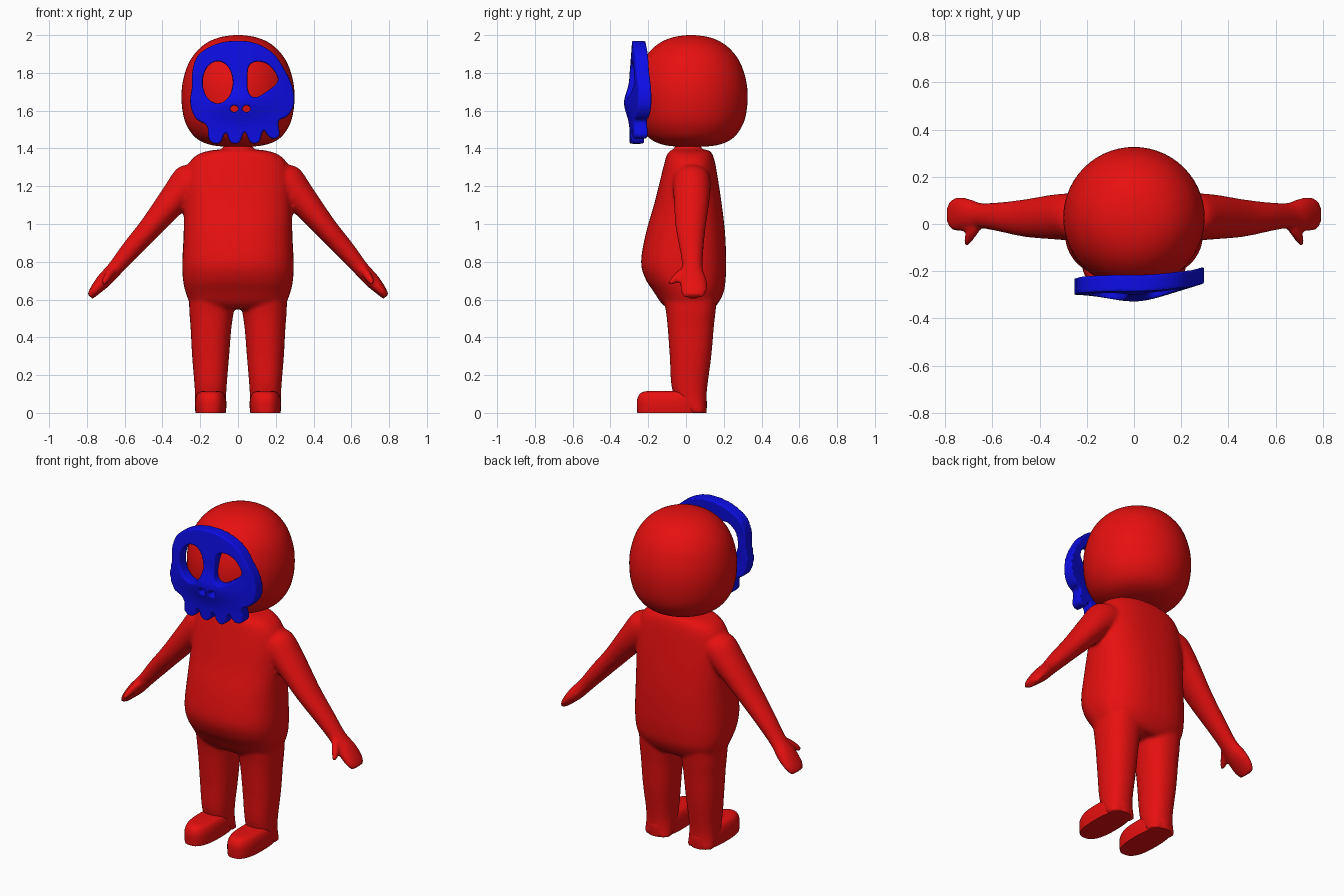
import bpy, bmesh, math
from mathutils import Vector

old = bpy.data.objects.get("Cube")
if old:
    bpy.data.objects.remove(old, do_unlink=True)

X, Y = Vector((1, 0, 0)), Vector((0, 1, 0))


def material(name, colour):
    mat = bpy.data.materials.new(name)
    mat.use_nodes = True
    mat.diffuse_color = colour
    for node in mat.node_tree.nodes:
        if node.type == 'BSDF_PRINCIPLED':
            node.inputs["Base Color"].default_value = colour
    return mat


def spline(points, steps, closed=False):
    """Smooth curve through points of any dimension."""
    pts = [Vector(p) for p in points]
    count = len(pts)
    pick = (lambda i: pts[i % count]) if closed else (lambda i: pts[max(0, min(i, count - 1))])
    out = []
    for i in range(count if closed else count - 1):
        a, b, c, d = (pick(i + k) for k in (-1, 0, 1, 2))
        for s in range(steps):
            t = s / steps
            out.append(b + (c - a) * (t / 2) + (a * 2 - b * 5 + c * 4 - d) * (t * t / 2)
                       + (b * 3 - a - c * 3 + d) * (t ** 3 / 2))
    return out if closed else out + [pts[-1]]


def loft(bm, rows, u=X, v=Y, power=2.0, side=1, steps=4, sides=40):
    """Closed skin over rounded rings; each row is x, y, z, half width, half depth."""
    def soft(value):
        return math.copysign(abs(value) ** (2 / power), value)
    rings = []
    for row in spline(rows, steps):
        centre, ring = Vector(row[:3]), []
        for k in range(sides):
            angle = math.tau * k / sides
            p = centre + u * (row[3] * soft(math.cos(angle))) + v * (row[4] * soft(math.sin(angle)))
            ring.append(bm.verts.new((p.x * side, p.y, p.z)))
        rings.append(ring)
    faces = [bm.faces.new(rings[0]), bm.faces.new(rings[-1])]
    for low, high in zip(rings, rings[1:]):
        for k in range(sides):
            n = (k + 1) % sides
            faces.append(bm.faces.new((low[k], low[n], high[n], high[k])))
    bmesh.ops.recalc_face_normals(bm, faces=faces)


def finish(name, bm, mat):
    mesh = bpy.data.meshes.new(name)
    bm.to_mesh(mesh)
    bm.free()
    mesh.materials.append(mat)
    mesh.shade_smooth()
    mesh.set_sharp_from_angle(angle=math.radians(50))
    obj = bpy.data.objects.new(name, mesh)
    bpy.context.scene.collection.objects.link(obj)
    return obj


def fuse(obj, voxel, rounds):
    """Blend the shells of an object into one soft surface."""
    remesh = obj.modifiers.new("fuse", 'REMESH')
    remesh.mode = 'VOXEL'
    remesh.voxel_size = voxel
    remesh.use_smooth_shade = True
    smooth = obj.modifiers.new("soften", 'SMOOTH')
    smooth.factor = 0.5
    smooth.iterations = rounds


red = material("red", (0.8, 0.005, 0.005, 1))
blue = material("blue", (0.004, 0.004, 0.8, 1))

# Body: torso with neck, arms, thumbs and legs
body = bmesh.new()
torso = [  # height, half width, front, back
    (.55, .19, -.09, .14), (.58, .25, -.13, .17), (.64, .278, -.17, .2), (.71, .292, -.215, .21),
    (.8, .295, -.238, .213), (.95, .288, -.213, .207), (1.1, .286, -.17, .19), (1.22, .282, -.14, .172),
    (1.32, .26, -.115, .155), (1.37, .21, -.1, .14), (1.39, .14, -.08, .12), (1.4, .08, -.06, .08),
    (1.45, .075, -.05, .08)]
loft(body, [(0, (f + b) / 2, z, w, (b - f) / 2) for z, w, f, b in torso], power=2.5)

arm = [(.18, .03, 1.26, .09, .09), (.24, .03, 1.23, .105, .1), (.33, .03, 1.14, .083, .096),
       (.46, .025, .985, .062, .08), (.57, .03, .86, .052, .062), (.65, .035, .765, .042, .054),
       (.71, .04, .7, .04, .07), (.76, .04, .645, .028, .07), (.783, .04, .615, .018, .05)]
thumb = [(.65, .02, .77, .02, .025), (.68, -.03, .735, .022, .025),
         (.7, -.06, .705, .02, .022), (.712, -.09, .685, .012, .012)]
leg = [(.145, .06, 0, .083, .05), (.145, .02, .11, .083, .09), (.145, .024, .3, .098, .11),
       (.143, .025, .45, .108, .122), (.14, .025, .54, .118, .132), (.135, .02, .66, .125, .15)]
across = Vector((.78, 0, .62))
for side in (1, -1):
    loft(body, arm, u=across, side=side)
    loft(body, thumb, u=across, side=side, v=Vector((.4, .6, -.6)))
    loft(body, leg, side=side, power=2.3)
fuse(finish("body", body, red), 0.011, 6)

# Feet: flat soles with rounded tops
foot = [(0, .08, .183), (.03, .083, .185), (.07, .082, .184), (.1, .072, .17),
        (.113, .055, .145), (.117, .02, .1)]
for side, label in ((1, "left"), (-1, "right")):
    bm = bmesh.new()
    loft(bm, [(.145, -.075, z, w, d) for z, w, d in foot], power=2.6, side=side)
    finish(label + "_foot", bm, red)

# Head: full, slightly flattened ball
bm = bmesh.new()
head = [(1.41, .08), (1.418, .14), (1.44, .2), (1.48, .246), (1.55, .283), (1.65, .299),
        (1.75, .293), (1.85, .262), (1.92, .213), (1.965, .155), (1.99, .09), (2, .02)]
loft(bm, [(0, .027, z, r, r) for z, r in head], sides=56)
finish("head", bm, red)

# Skull mask: curved plate with eye and nose openings and four teeth
skull = [(0, 1.97), (.1, 1.955), (.19, 1.9), (.25, 1.81), (.29, 1.72), (.295, 1.63), (.26, 1.57),
         (.215, 1.545), (.22, 1.47), (.185, 1.45), (.155, 1.47), (.135, 1.505), (.115, 1.44),
         (.085, 1.425), (.06, 1.44), (.035, 1.49), (.01, 1.435), (-.02, 1.425), (-.045, 1.44),
         (-.065, 1.49), (-.09, 1.435), (-.125, 1.425), (-.155, 1.45), (-.165, 1.52), (-.225, 1.56),
         (-.253, 1.64), (-.243, 1.73), (-.24, 1.82), (-.205, 1.9), (-.11, 1.955)]
left_eye = [(.06, 1.84), (.11, 1.86), (.17, 1.835), (.212, 1.76), (.15, 1.7), (.09, 1.67),
            (.055, 1.7), (.05, 1.77)]


def oval(x, z, w, h):
    turns = [math.tau * k / 8 for k in range(8)]
    return [(x + w * math.cos(t), z + h * math.sin(t)) for t in turns]


bm = bmesh.new()
openings = [left_eye, oval(-.107, 1.75, .08, .112), oval(-.02, 1.61, .022, .018),
            oval(.045, 1.61, .022, .018)]
for outline in [skull] + openings:
    loop = [bm.verts.new((p.x, 0, p.y)) for p in spline(outline, 5, closed=True)]
    for a, b in zip(loop, loop[1:] + loop[:1]):
        bm.edges.new((a, b))
bmesh.ops.triangle_fill(bm, edges=bm.edges[:], use_beauty=True, normal=(0, -1, 0))
bmesh.ops.recalc_face_normals(bm, faces=bm.faces[:])
mask = finish("skull_mask", bm, blue)
plate = mask.modifiers.new("thickness", 'SOLIDIFY')
plate.thickness = 0.07
plate.offset = 0
fuse(mask, 0.007, 5)
bpy.context.view_layer.update()
graph = bpy.context.evaluated_depsgraph_get()
shaped = bpy.data.meshes.new_from_object(mask.evaluated_get(graph))
mask.modifiers.clear()
mask.data = shaped
shaped.materials.clear()
shaped.materials.append(blue)
for vert in shaped.vertices:
    x, z = vert.co.x, vert.co.z
    nose = math.exp(-((z - 1.64) / .08) ** 2 - (x / .15) ** 2)
    sweep = .045 * max(0, x / .29) ** 2
    vert.co.y += -.263 + sweep - .03 * nose + .012 * max(0, (z - 1.8) / .16)
shaped.shade_smooth()
